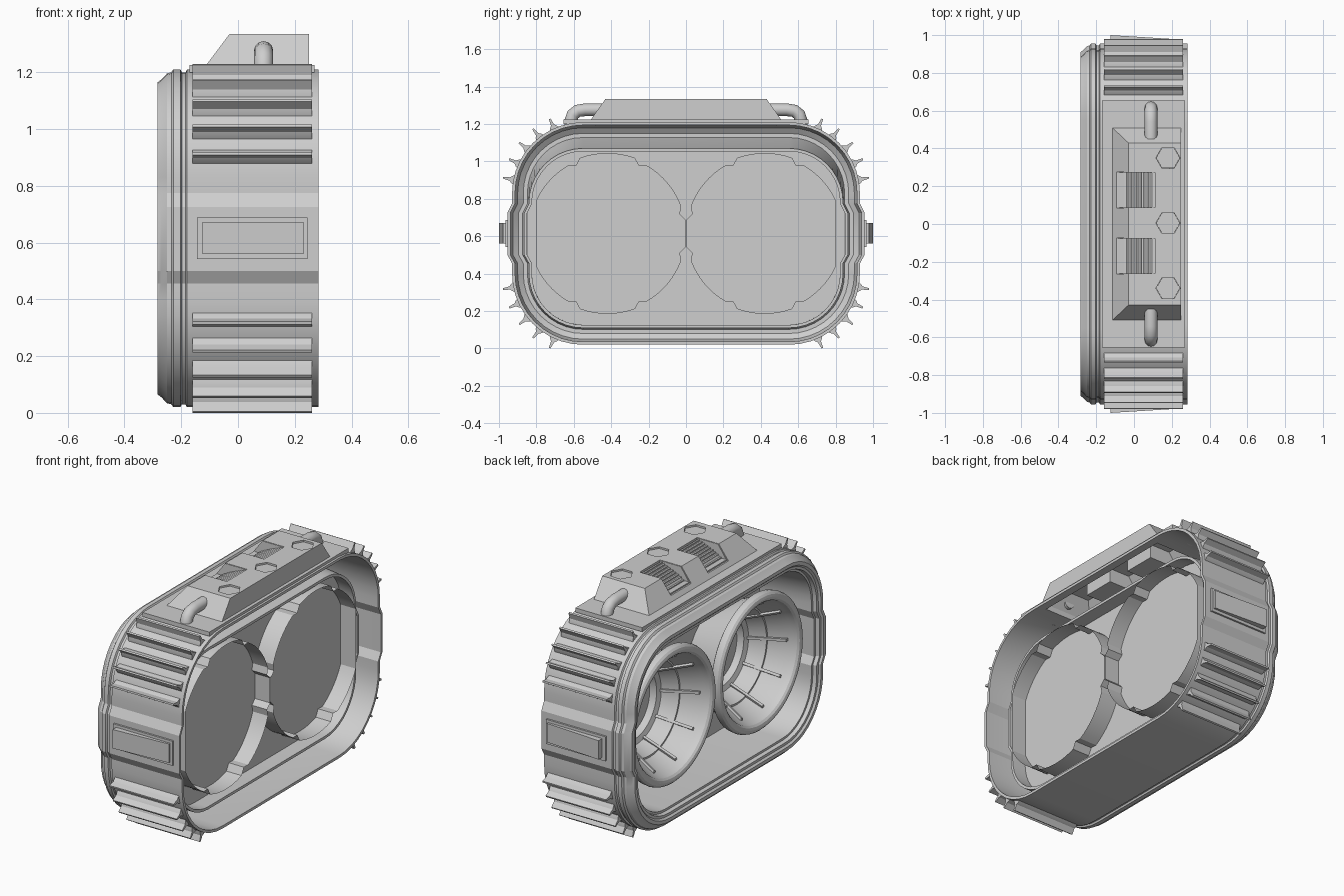
import bpy, bmesh
from math import sin, cos, pi, radians
from mathutils import Vector

cube = bpy.data.objects.get("Cube")
if cube:
    bpy.data.objects.remove(cube, do_unlink=True)

grey = bpy.data.materials.new("plain grey")
grey.use_nodes = True
grey.diffuse_color = (0.62, 0.62, 0.62, 1)
grey.node_tree.nodes["Principled BSDF"].inputs["Base Color"].default_value = (0.62, 0.62, 0.62, 1)


def shade(obj):
    bpy.ops.object.select_all(action="DESELECT")
    obj.select_set(True)
    bpy.context.view_layer.objects.active = obj
    bpy.ops.object.shade_smooth_by_angle(angle=radians(22))


def make(name, verts, faces):
    bm = bmesh.new()
    vs = [bm.verts.new(v) for v in verts]
    for f in faces:
        bm.faces.new([vs[i] for i in f])
    bmesh.ops.recalc_face_normals(bm, faces=bm.faces)
    mesh = bpy.data.meshes.new(name)
    bm.to_mesh(mesh)
    bm.free()
    obj = bpy.data.objects.new(name, mesh)
    bpy.context.collection.objects.link(obj)
    mesh.materials.append(grey)
    shade(obj)
    return obj


def loft(name, rings, closed=False, caps=False):
    """Skin rings that all have the same number of points."""
    n, m = len(rings[0]), len(rings)
    faces = []
    for i in range(m if closed else m - 1):
        a, b = i * n, (i + 1) % m * n
        faces += [(a + k, a + (k + 1) % n, b + (k + 1) % n, b + k) for k in range(n)]
    if caps:
        faces += [tuple(range(n)), tuple(range((m - 1) * n, m * n))]
    return make(name, [p for r in rings for p in r], faces)


def prism(name, pts, x0, x1):
    """Extrude a (y, z) outline along x."""
    return loft(name, [[(x, y, z) for y, z in pts] for x in (x0, x1)], caps=True)


def slab(name, pts, y0, y1):
    """Extrude an (x, z) outline along y."""
    return loft(name, [[(x, y, z) for x, z in pts] for y in (y0, y1)], caps=True)


def column(name, pts, z0, z1):
    """Extrude an (x, y) outline along z."""
    return loft(name, [[(x, y, z) for x, y in pts] for z in (z0, z1)], caps=True)


def frustum(name, low, high, z0, z1):
    """Block between two (x0, x1, y0, y1) rectangles."""
    rings = [[(r[0], r[2], z), (r[1], r[2], z), (r[1], r[3], z), (r[0], r[3], z)]
             for r, z in ((low, z0), (high, z1))]
    return loft(name, rings, caps=True)


def cut(obj, cutter):
    cutter.hide_render = True
    mod = obj.modifiers.new("cut", "BOOLEAN")
    mod.operation = "DIFFERENCE"
    mod.solver = "EXACT"
    mod.object = cutter
    bpy.context.view_layer.objects.active = obj
    bpy.ops.object.modifier_apply(modifier=mod.name)
    bpy.data.objects.remove(cutter, do_unlink=True)
    shade(obj)


def outline(x, inset, drop=0):
    """Rounded body section with a raised band at both ends."""
    r = 0.38 - inset
    half = [(0.55 + r * cos(radians(a)), 0.40 + r * sin(radians(a))) for a in range(-90, 1, 9)]
    w = 0.55 + r
    half += [(w, 0.455), (w + 0.025, 0.50), (w + 0.025, 0.725), (w, 0.775)]
    half += [(0.55 + r * cos(radians(a)), 0.83 - drop + r * sin(radians(a))) for a in range(0, 91, 9)]
    pts = half + [(-y, z) for y, z in reversed(half)]
    return [(x, y, z) for y, z in pts]


def revolve(name, profile, cy, cz, n=48):
    """Turn an (x, radius) profile about an axis along x."""
    return loft(name, [[(x, cy + r * cos(2 * pi * k / n), cz + r * sin(2 * pi * k / n))
                        for k in range(n)] for x, r in profile])


# Outer shell, stepped front bezel, thin cavity and inner tub as one wall
sections = [(0.283, 0), (-0.18, 0), (-0.185, 0.01), (-0.198, 0.01), (-0.203, 0),
            (-0.228, 0), (-0.235, 0.01), (-0.25, 0.014), (-0.27, 0.035), (-0.283, 0.045),
            (-0.283, 0.065), (-0.272, 0.075), (-0.272, 0.09), (-0.25, 0.095), (-0.25, 0.108),
            (0.19, 0.106, 0.05), (0.19, 0.09, 0.05), (-0.24, 0.088), (-0.262, 0.082),
            (-0.262, 0.06), (-0.24, 0.03), (-0.2, 0.018), (0.283, 0.016)]
shell = loft("body_shell", [outline(*s) for s in sections], closed=True)
loft("inner_plate", [outline(0.09, 0.1, 0.05), outline(0.1, 0.1, 0.05)], caps=True)

# Speaker drivers
CZ = 0.615
for side, label in ((1, "back"), (-1, "front")):
    cy = 0.41 * side
    rim = [(-0.185 - 0.028 * sin(t * pi / 6), 0.375 - 0.028 * cos(t * pi / 6)) for t in range(7)]
    revolve(label + "_speaker_cone",
            [(0.04, 0.001), (0.05, 0.06), (0.085, 0.12), (0.085, 0.19), (0.05, 0.205), (0.04, 0.235),
             (-0.05, 0.275), (-0.05, 0.285), (-0.165, 0.34)] + rim
            + [(-0.16, 0.4), (-0.14, 0.37), (0.095, 0.26)], cy, CZ)
    # Radial ribs inside the cone
    for k in range(10):
        a = 2 * pi * k / 10
        u, v = Vector((0, cos(a), sin(a))), Vector((0, -sin(a), cos(a))) * 0.008
        c = Vector((0, cy, CZ))
        path = [(0.04, 0.238), (-0.15, 0.333), (-0.15, 0.318), (0.04, 0.222)]
        loft(label + "_cone_rib", [[c + u * r + v * s + Vector((x, 0, 0)) for x, r in path]
                                   for s in (-1, 1)], caps=True)
    # Driver back sunk inside a thin notched collar
    pts = []
    for deg in range(0, 360, 5):
        near = min(abs(deg - t) for t in (15, 65, 115, 165, 195, 245, 295, 345))
        wide = min(deg % 180, 180 - deg % 180) < 15 or abs(deg % 180 - 90) < 25
        r = 0.4 if near < 4 else (0.43 if wide else 0.42)
        y = 0.42 + r * cos(radians(deg))
        pts.append((side * min(max(y, 0.004), 0.8), CZ + r * sin(radians(deg))))
    prism(label + "_driver_back", pts, 0.098, 0.115)
    loft(label + "_driver_collar", [[(x, y, z) for y, z in pts] for x in (0.1, 0.215)])

# Grip ridges around the four corners
spike = [(-0.028, 0.372), (-0.02, 0.387), (-0.009, 0.4), (-0.005, 0.436),
         (0.005, 0.436), (0.009, 0.4), (0.02, 0.387), (0.028, 0.372)]
for sy in (1, -1):
    for sz, cz in ((1, 0.83), (-1, 0.40)):
        for k in range(5):
            a = radians(11 + 13.7 * k)
            prism("grip_ridge", [(sy * (0.55 + r * cos(a) - t * sin(a)),
                                  cz + sz * (r * sin(a) + t * cos(a))) for t, r in spike],
                  -0.16, 0.26)

# End badges: thin frame and a raised, slightly sloped pad
for sy, label in ((1, "back"), (-1, "front")):
    for part, x0, x1, z0, z1, ya, yb in (("_pad_frame", -0.145, 0.245, 0.542, 0.688, 0.966, 0.966),
                                         ("_pad", -0.125, 0.23, 0.56, 0.672, 1.0, 0.978)):
        rings = [[(x0, sy * a, z0), (x1, sy * b, z0), (x1, sy * b, z1), (x0, sy * a, z1)]
                 for a, b in ((0.94, 0.94), (ya, yb))]
        loft(label + part, rings, caps=True)

# Top plate and hollow control housing, open to the inside of the shell
plate_size = (-0.17, 0.27, -0.655, 0.655)
top_plate = frustum("top_plate", plate_size, plate_size, 1.2, 1.225)
housing = frustum("control_housing", (-0.12, 0.25, -0.515, 0.515), (-0.03, 0.25, -0.43, 0.43), 1.215, 1.335)
opening = (-0.1, 0.235, -0.48, 0.48)
for part in (shell, top_plate):
    cut(part, frustum("opening_cutter", opening, opening, 1.15, 1.3))
cut(housing, frustum("hollow_cutter", (-0.105, 0.235, -0.5, 0.5), (-0.02, 0.235, -0.42, 0.42), 1.2, 1.318))

# Ribbed thumb ramps between cheeks, in pockets on the sloped side
for cy in (0.18, -0.17):
    box = (-0.2, 0.112, cy - 0.095, cy + 0.095)
    cut(housing, frustum("pocket_cutter", box, box, 1.25, 1.4))
    ramp = [(0.115, 1.235), (-0.085, 1.235), (-0.085, 1.258)]
    for k in range(9):
        x, z = -0.05 + 0.018 * k, 1.262 + 0.066 * (k / 8) ** 0.8
        ramp += [(x, z - 0.007), (x, z), (x + 0.01, z), (x + 0.01, z - 0.006)]
    ramp.append((0.115, 1.322))
    slab("thumb_ramp", ramp, cy - 0.094, cy + 0.094)
    cheek = [(0.115, 1.235), (-0.095, 1.235), (-0.028, 1.333), (0.115, 1.333)]
    for edge in (-0.1, 0.092):
        slab("thumb_cheek", cheek, cy + edge, cy + edge + 0.008)

# Hexagonal buttons set into matching holes
for cy in (0.35, 0.005, -0.34):
    def hexagon(r):
        return [(0.18 + r * cos(k * pi / 3), cy + r * sin(k * pi / 3)) for k in range(6)]
    cut(housing, column("hex_cutter", hexagon(0.064), 1.3, 1.4))
    column("hex_button", hexagon(0.063), 1.305, 1.325)

# Strap loops
for sy, label in ((1, "back"), (-1, "front")):
    curve = bpy.data.curves.new(label + "_strap_loop", "CURVE")
    curve.dimensions = "3D"
    curve.bevel_depth = 0.034
    curve.bevel_resolution = 4
    curve.use_fill_caps = True
    curve.materials.append(grey)
    path = [(0.45, 1.276), (0.54, 1.276), (0.58, 1.27), (0.605, 1.25), (0.615, 1.22), (0.615, 1.19)]
    spline = curve.splines.new("POLY")
    spline.points.add(len(path) - 1)
    for p, (y, z) in zip(spline.points, path):
        p.co = (0.09, sy * y, z, 1)
    loop = bpy.data.objects.new(label + "_strap_loop", curve)
    bpy.context.collection.objects.link(loop)
